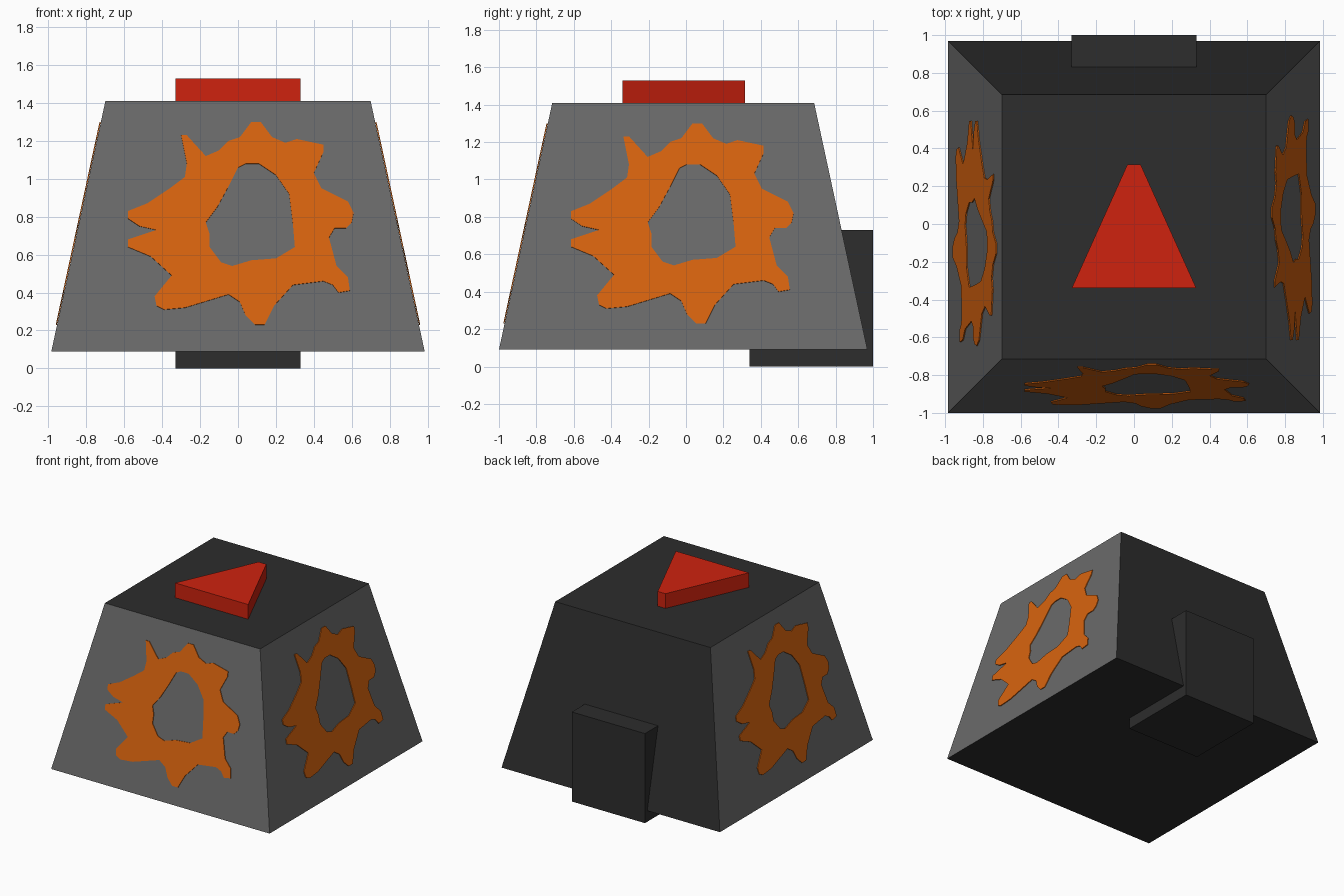
import bpy, bmesh, math
from mathutils import Matrix, Vector

if "Cube" in bpy.data.objects:
    bpy.data.objects.remove(bpy.data.objects["Cube"])

def material(name, rgb):
    m = bpy.data.materials.new(name)
    m.diffuse_color = (*rgb, 1)
    m.use_nodes = True
    m.node_tree.nodes["Principled BSDF"].inputs["Base Color"].default_value = m.diffuse_color
    return m

GREY = material("grey", (0.142, 0.142, 0.142))
DARK = material("charcoal", (0.026, 0.026, 0.026))
RED = material("red", (0.62, 0.016, 0.0045))
ORANGE = material("orange", (0.68, 0.125, 0.0045))

def add_object(name, bm, *mats):
    me = bpy.data.meshes.new(name)
    bm.to_mesh(me)
    bm.free()
    ob = bpy.data.objects.new(name, me)
    bpy.context.collection.objects.link(ob)
    for m in mats:
        me.materials.append(m)
    return ob

def loft(low, high):
    """Solid between two matching loops of points."""
    bm = bmesh.new()
    a = [bm.verts.new(p) for p in low]
    b = [bm.verts.new(p) for p in high]
    n = len(a)
    bm.faces.new(a[::-1])
    bm.faces.new(b)
    for i in range(n):
        j = (i + 1) % n
        bm.faces.new((a[i], a[j], b[j], b[i]))
    bmesh.ops.recalc_face_normals(bm, faces=bm.faces)
    return bm

def rect(x, y0, y1, z):
    return [(-x, y0, z), (x, y0, z), (x, y1, z), (-x, y1, z)]

# Tapered body: grey front, left and right; dark top, bottom and back
Z0, Z1, R0, R1, CY = 0.09, 1.41, 0.985, 0.70, -0.015
body = loft(rect(R0, CY - R0, CY + R0, Z0), rect(R1, CY - R1, CY + R1, Z1))
for f in body.faces:
    f.material_index = 1 if abs(f.normal.z) > 0.5 or f.normal.y > 0.5 else 0
add_object("tapered_body", body, GREY, DARK)

# Block at the back
add_object("back_block", loft(rect(0.33, 0.34, 1.0, 0), rect(0.33, 0.34, 1.0, 0.73)), DARK)

# Red wedge on top
wedge = [(-0.33, -0.34), (0.33, -0.34), (0.035, 0.315), (-0.035, 0.315)]
add_object("top_wedge", loft([(x, y, Z1) for x, y in wedge],
                             [(x, y, 1.53) for x, y in wedge]), RED)

# Orange ragged ring, outlines as (across, up) in hundredths
OUTER = [(-30, 123), (-27, 123), (-17, 112), (-10, 115), (-5, 120), (1, 122), (7, 130),
         (12, 130), (18, 122), (25, 119), (31, 121), (45, 118), (45, 114), (40, 103),
         (44, 95), (58, 88), (61, 82), (60, 77), (57, 74), (51, 74), (48, 69), (52, 54),
         (58, 48), (59, 41), (53, 40), (50, 44), (45, 46), (29, 44), (19, 33), (14, 23),
         (9, 23), (4, 28), (1, 35), (-5, 39), (-28, 32), (-39, 31), (-43, 33), (-44, 38),
         (-35, 49), (-46, 59), (-58, 64), (-58, 68), (-43, 73), (-52, 75), (-58, 79),
         (-58, 83), (-48, 87), (-36, 95), (-28, 101), (-27, 108)]
INNER = [(4, 108), (11, 108), (20, 102), (27, 92), (29, 76), (30, 64), (20, 58), (7, 57),
         (-3, 54), (-9, 56), (-15, 64), (-15, 71), (-17, 77), (-11, 85), (-5, 96), (0, 106)]

def on_wall(u, z, shift):
    u, z = u / 100, z / 100
    d = R0 + (R1 - R0) * (z - Z0) / (Z1 - Z0)
    return Vector((u + shift, -d - 0.004, z))

# The same ring turned onto the front, right and left walls
for name, angle, shift in (("front", 0, 0), ("right", 90, -0.02), ("left", -90, 0.02)):
    bm = bmesh.new()
    for loop in (OUTER, INNER):
        vs = [bm.verts.new(on_wall(u, z, shift)) for u, z in loop]
        for i, v in enumerate(vs):
            bm.edges.new((v, vs[i - 1]))
    bmesh.ops.triangle_fill(bm, edges=bm.edges[:], use_beauty=True, normal=(0, -1, 0.216))
    if bm.faces and sum(f.normal.y * f.calc_area() for f in bm.faces) > 0:
        bmesh.ops.reverse_faces(bm, faces=bm.faces[:])
    bm.transform(Matrix.Translation((0, CY, 0)) @ Matrix.Rotation(math.radians(angle), 4, 'Z'))
    ring = add_object(name + "_ring", bm, ORANGE)
    mod = ring.modifiers.new("thickness", 'SOLIDIFY')
    mod.thickness = 0.006
    mod.offset = 0
